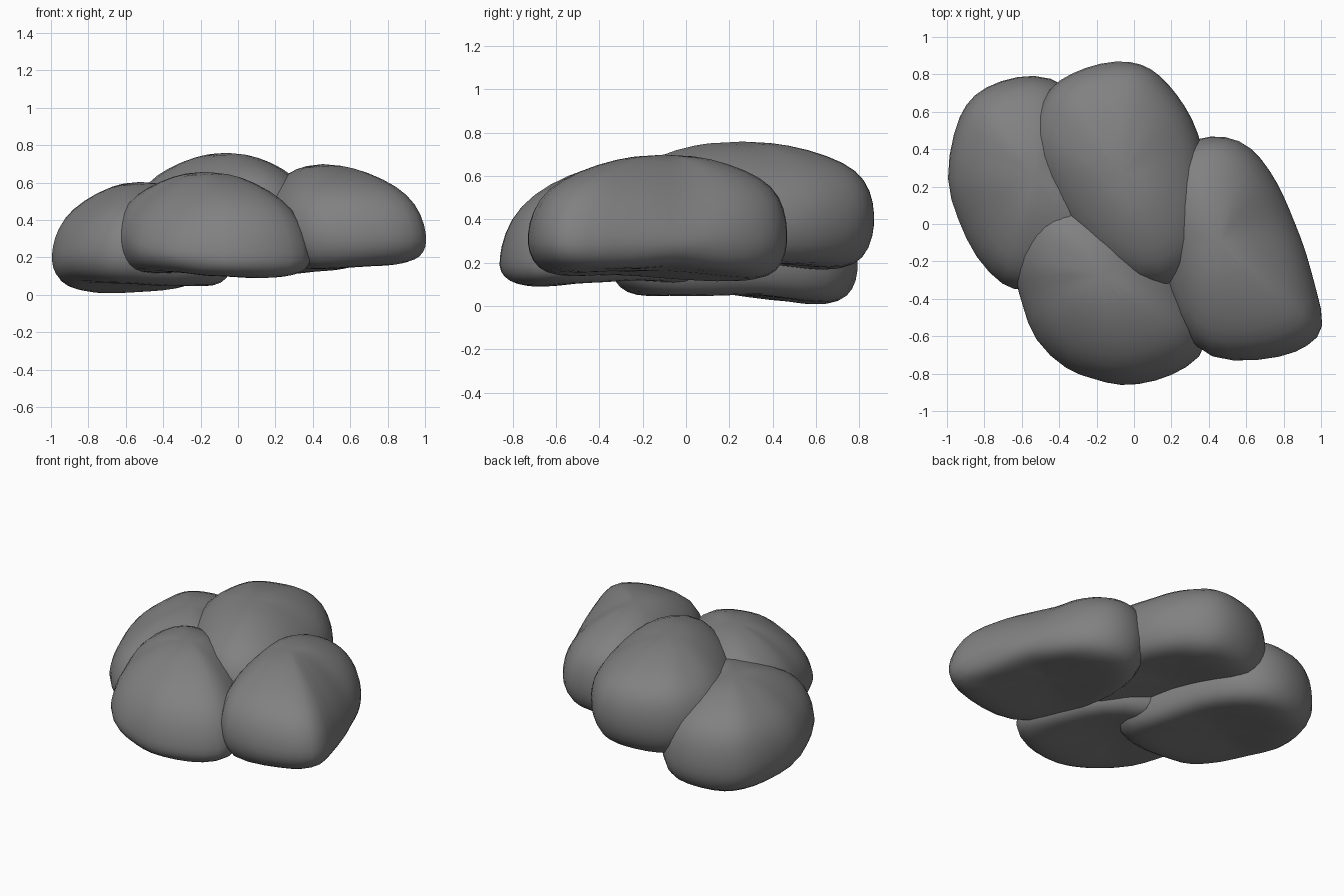
import bpy, bmesh, math
from mathutils import Vector

if "Cube" in bpy.data.objects:
    bpy.data.objects.remove(bpy.data.objects["Cube"])

stone = bpy.data.materials.new("stone grey")
stone.diffuse_color = (0.22, 0.22, 0.22, 1)
stone.use_nodes = True
stone.node_tree.nodes["Principled BSDF"].inputs["Base Color"].default_value = stone.diffuse_color

# Shared side profile: (outline scale, height -1 bottom .. 0 rim .. 1 top)
PROFILE = [(0.3, -0.85), (0.58, -0.95), (0.78, -0.98), (0.92, -0.8), (0.99, -0.35),
           (1.0, 0.05), (0.97, 0.32), (0.87, 0.58), (0.65, 0.78), (0.35, 0.94)]


def boulder(name, outline, peak, bottom, rim, ridge, tilt=(0, 0), under=(0, 0), boost=0.2):
    """Stack scaled copies of a plan outline into a stone with a ridged top and
    an arched underside; ridge is the plan direction of its long axis."""
    n = len(outline)
    xs, ys = zip(*outline)
    c = Vector(((min(xs) + max(xs)) / 2, (min(ys) + max(ys)) / 2))
    p, ridge = Vector(peak[:2]), Vector(ridge).normalized()
    tilt, under = Vector(tilt), Vector(under)

    def place(x, y, s, t, k=0):
        d = Vector((x, y)) - c
        off = d.normalized().cross(ridge) ** 2 if s else 0
        q = c.lerp(p, max(t, 0) ** 2) + d * s * 1.015
        if t > 0:
            t += t * (1 - t) * (boost - 0.8 * off)
            z = rim + t * (peak[2] - rim)
        else:
            z = rim + t * (rim - bottom) - t * (0.05 * off * s + under.dot(q - c))
        z += tilt.dot(q - c) * (1 - abs(t))
        z += 0.008 * math.sin(k * 2.4 + t * 3) * s
        return (q.x, q.y, z)

    bm = bmesh.new()
    rings = [[bm.verts.new(place(x, y, s, t, k)) for k, (x, y) in enumerate(outline)]
             for s, t in PROFILE]
    for a, b in zip(rings, rings[1:]):
        for i in range(n):
            j = (i + 1) % n
            bm.faces.new((a[i], a[j], b[j], b[i]))
    base = bm.verts.new(place(*c, 0, -0.8))
    top = bm.verts.new(place(*c, 0, 1))
    for i in range(n):
        j = (i + 1) % n
        bm.faces.new((rings[0][j], rings[0][i], base))
        bm.faces.new((rings[-1][i], rings[-1][j], top))
    bmesh.ops.recalc_face_normals(bm, faces=bm.faces)
    for f in bm.faces:
        f.smooth = True
    me = bpy.data.meshes.new(name)
    bm.to_mesh(me)
    bm.free()
    me.materials.append(stone)
    ob = bpy.data.objects.new(name, me)
    bpy.context.collection.objects.link(ob)
    ob.modifiers.new("soften", 'SUBSURF').levels = 1
    return ob


# Low boulder on the left, its tail running under the others
boulder("left_boulder",
        [(-1.01, .23), (-.96, .5), (-.9, .64), (-.8, .73), (-.62, .79), (-.45, .79),
         (-.27, .68), (-.17, .4), (-.08, .1), (0, -.15), (-.08, -.3), (-.3, -.36),
         (-.6, -.35), (-.69, -.34), (-.85, -.18), (-.94, .03)],
        (-.52, .25, .61), .02, .2, (.45, -.89), (0, -.03), (0, -.05))

# Tallest boulder at the back
boulder("back_boulder",
        [(-.57, .4), (-.53, .58), (-.45, .73), (-.34, .8), (-.18, .86), (-.02, .87),
         (.09, .83), (.18, .75), (.27, .63), (.34, .5), (.4, .25), (.42, -.05),
         (.3, -.32), (.05, -.38), (-.25, -.2), (-.48, .1)],
        (-.06, .25, .765), .16, .37, (.4, -.9), (0, .06), (0, 0), .3)

# Boulder on the right
boulder("right_boulder",
        [(.14, .17), (.21, .37), (.33, .46), (.5, .47), (.63, .41), (.73, .28),
         (.8, .15), (.86, 0), (.92, -.15), (.97, -.35), (1.03, -.56), (.93, -.65),
         (.8, -.71), (.52, -.74), (.32, -.68), (.18, -.4), (.13, -.1)],
        (.45, -.1, .705), .13, .31, (.4, -.9), (-.03, 0), (.1, 0), .15)

# Boulder at the front
boulder("front_boulder",
        [(-.64, -.2), (-.62, 0), (-.53, .11), (-.36, .17), (-.05, .13), (.18, -.1),
         (.33, -.38), (.42, -.65), (.28, -.77), (.12, -.84), (-.08, -.87), (-.22, -.82),
         (-.35, -.79), (-.54, -.62), (-.59, -.43), (-.63, -.31)],
        (-.17, -.27, .665), .085, .26, (.5, -.86), (-.06, .12), (0, 0), .05)
